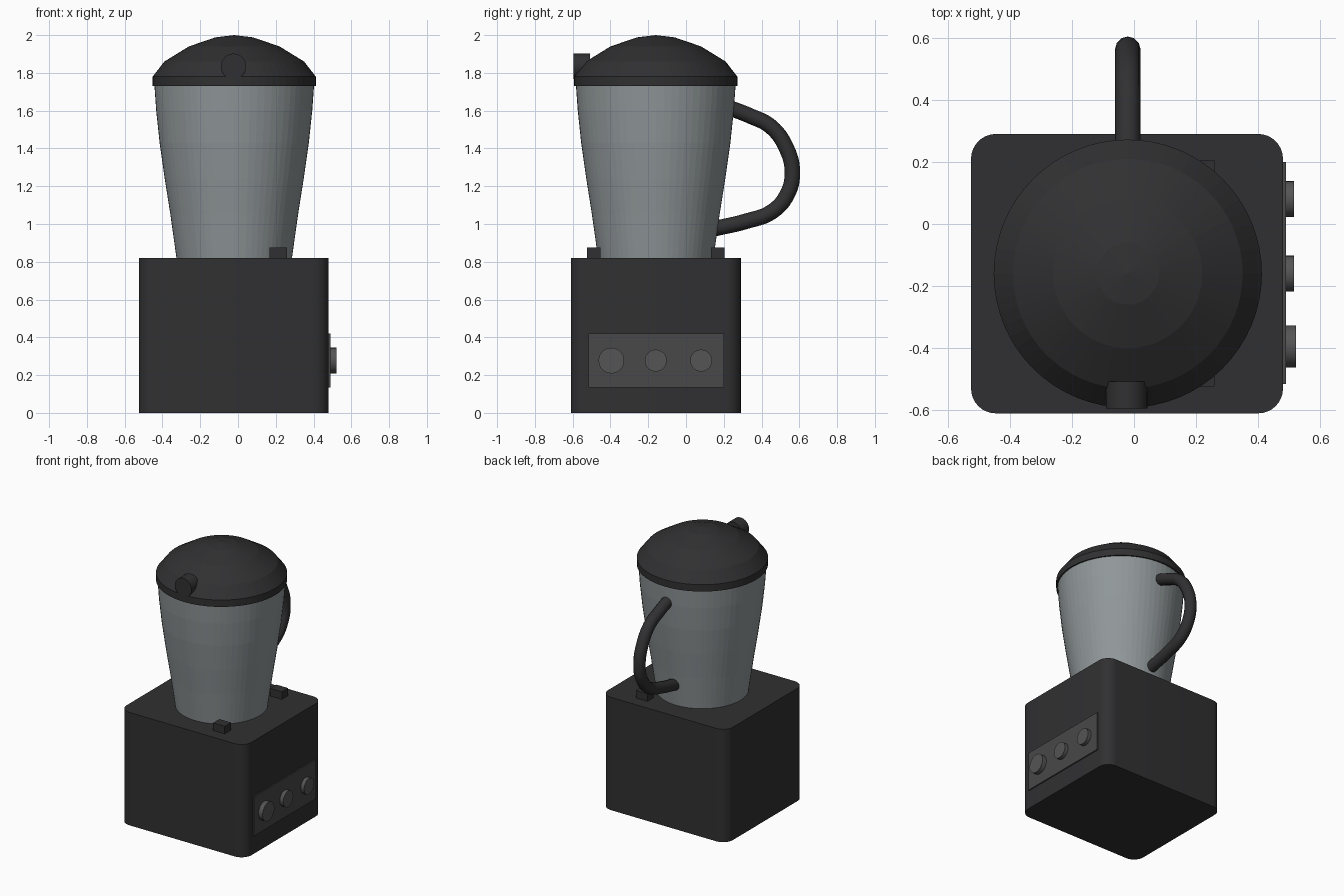
import bpy, bmesh, math
from mathutils import Matrix, Vector

if "Cube" in bpy.data.objects:
    bpy.data.objects.remove(bpy.data.objects["Cube"])

CX, CY = -0.02, -0.16          # jug axis


def material(name, rgb):
    m = bpy.data.materials.new(name)
    m.diffuse_color = (*rgb, 1)
    m.use_nodes = True
    m.node_tree.nodes["Principled BSDF"].inputs["Base Color"].default_value = m.diffuse_color
    return m


DARK = material("dark_plastic", (0.03, 0.03, 0.032))
PANEL = material("panel_grey", (0.065, 0.065, 0.067))
KNOB = material("knob_grey", (0.09, 0.09, 0.09))
GLASS = material("smoked_glass", (0.28, 0.31, 0.32))


def finish(bm, name, mat, smooth=None):
    bmesh.ops.recalc_face_normals(bm, faces=bm.faces)
    me = bpy.data.meshes.new(name)
    bm.to_mesh(me)
    bm.free()
    me.materials.append(mat)
    ob = bpy.data.objects.new(name, me)
    bpy.context.collection.objects.link(ob)
    if smooth:
        bpy.ops.object.select_all(action='DESELECT')
        ob.select_set(True)
        bpy.context.view_layer.objects.active = ob
        bpy.ops.object.shade_smooth_by_angle(angle=math.radians(smooth))
    return ob


def box(name, lo, hi, mat, radius=0):
    bm = bmesh.new()
    lo, hi = Vector(lo), Vector(hi)
    bmesh.ops.create_cube(bm, size=1, matrix=Matrix.Translation((lo + hi) / 2)
                          @ Matrix.Diagonal((*(hi - lo), 1)))
    if radius:                 # round the upright edges only
        upright = [e for e in bm.edges
                   if abs(e.verts[0].co.z - e.verts[1].co.z) > 0.01]
        bmesh.ops.bevel(bm, geom=upright, offset=radius, segments=8,
                        profile=0.5, affect='EDGES')
    return finish(bm, name, mat, 30 if radius else None)


def cylinder(name, start, end, r, mat):
    bm = bmesh.new()
    start, end = Vector(start), Vector(end)
    d = end - start
    bmesh.ops.create_cone(bm, cap_ends=True, segments=32, radius1=r, radius2=r,
                          depth=d.length,
                          matrix=Matrix.Translation((start + end) / 2)
                          @ d.to_track_quat('Z', 'Y').to_matrix().to_4x4())
    return finish(bm, name, mat, 30)


def lathe(name, profile, mat, smooth=None, steps=64):
    bm = bmesh.new()
    vs = [bm.verts.new((CX + r, CY, z)) for r, z in profile]
    es = [bm.edges.new(p) for p in zip(vs, vs[1:])]
    bmesh.ops.spin(bm, geom=vs + es, cent=(CX, CY, 0), axis=(0, 0, 1),
                   angle=math.tau, steps=steps)
    bmesh.ops.remove_doubles(bm, verts=bm.verts, dist=1e-5)
    return finish(bm, name, mat, smooth)


# motor base
box("motor_base", (-0.525, -0.61, 0), (0.48, 0.29, 0.82), DARK, 0.08)

# control panel with three knobs
box("control_panel", (0.47, -0.515, 0.135), (0.489, 0.20, 0.42), PANEL)
for i, (y, r, x) in enumerate([(-0.395, 0.068, 0.522), (-0.16, 0.058, 0.516),
                               (0.08, 0.058, 0.516)]):
    cylinder(f"control_knob_{i + 1}", (0.47, y, 0.277), (x, y, 0.277), r, KNOB)

# locking clips beside the jug
for name, y in (("front_clip", -0.488), ("back_clip", 0.168)):
    box(name, (0.167, y - 0.036, 0.81), (0.26, y + 0.036, 0.875), DARK)

# jug
lathe("jug", [(0, 0.815), (0.305, 0.815), (0.338, 1.05), (0.368, 1.24),
              (0.395, 1.43), (0.413, 1.6), (0.423, 1.74), (0, 1.74)],
      GLASS)

# faceted domed lid
lathe("lid", [(0, 1.73), (0.432, 1.73), (0.432, 1.78), (0.37, 1.86),
              (0.24, 1.94), (0.10, 1.988), (0, 2.0)], DARK)

# lid peg at the front
cylinder("lid_peg", (-0.024, -0.595, 1.835), (-0.024, -0.508, 1.835), 0.067, DARK)

# handle: round tube along a smooth path
path = [(0.23, 1.615), (0.34, 1.572), (0.45, 1.515), (0.53, 1.405),
        (0.563, 1.275), (0.535, 1.155), (0.455, 1.065), (0.32, 1.015),
        (0.15, 0.975)]
cu = bpy.data.curves.new("handle", 'CURVE')
cu.dimensions = '3D'
cu.bevel_depth = 0.041
cu.bevel_resolution = 4
cu.resolution_u = 6
cu.use_fill_caps = True
sp = cu.splines.new('BEZIER')
sp.bezier_points.add(len(path) - 1)
for p, (y, z) in zip(sp.bezier_points, path):
    p.co = (CX, y, z)
    p.handle_left_type = p.handle_right_type = 'AUTO'
cu.materials.append(DARK)
bpy.context.collection.objects.link(bpy.data.objects.new("handle", cu))
